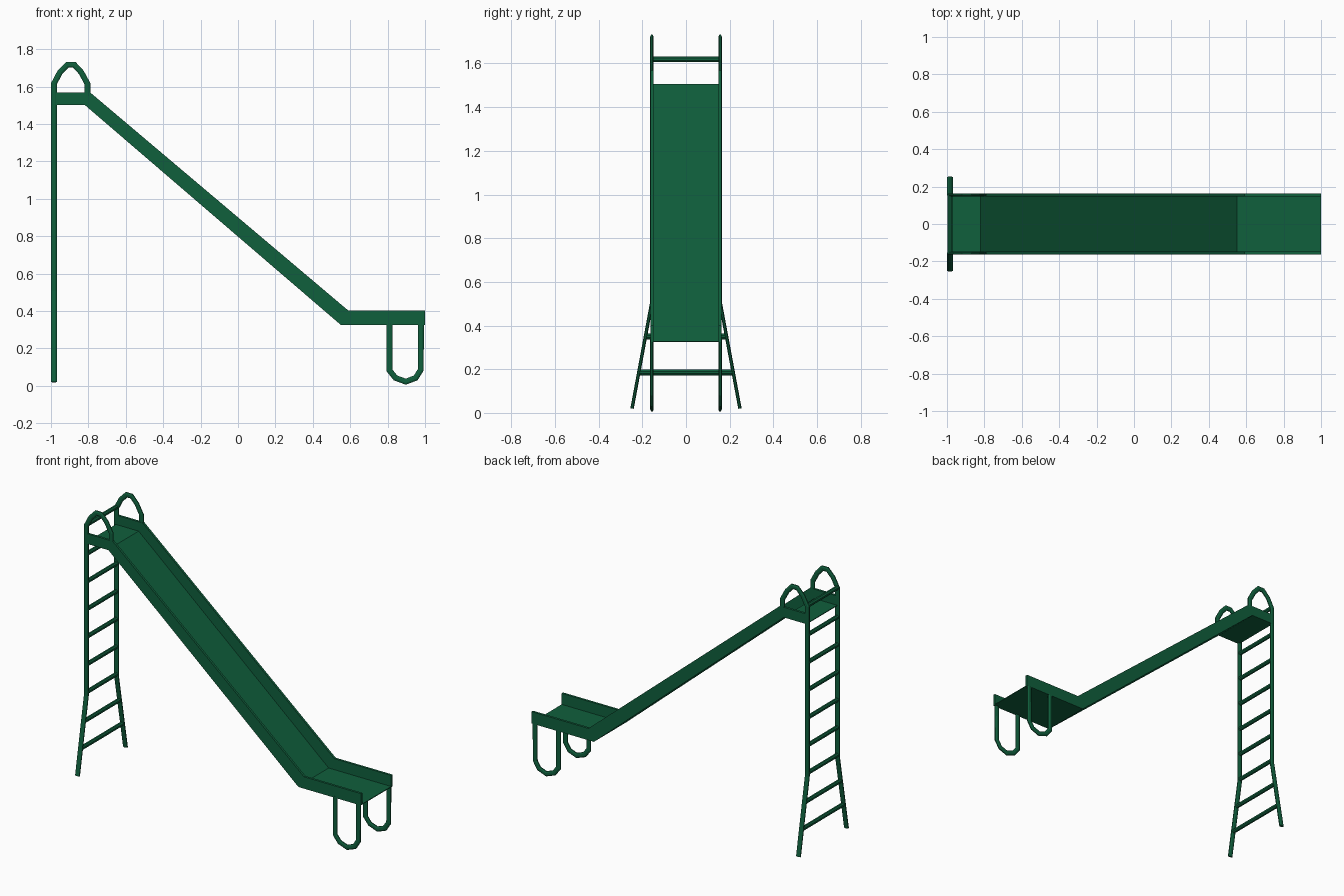
import bpy, bmesh, math
from mathutils import Vector

if "Cube" in bpy.data.objects:
    bpy.data.objects.remove(bpy.data.objects["Cube"])

green = bpy.data.materials.new("dark green paint")
green.diffuse_color = (0.005, 0.115, 0.046, 1)
green.use_nodes = True
green.node_tree.nodes["Principled BSDF"].inputs["Base Color"].default_value = green.diffuse_color


def finish(bm, name):
    bmesh.ops.recalc_face_normals(bm, faces=bm.faces)
    me = bpy.data.meshes.new(name)
    bm.to_mesh(me)
    bm.free()
    me.materials.append(green)
    ob = bpy.data.objects.new(name, me)
    bpy.context.collection.objects.link(ob)
    return ob


def prism(name, outline, y0, y1):
    """Extrude an x-z outline from y0 to y1."""
    bm = bmesh.new()
    face = bm.faces.new([bm.verts.new((x, y0, z)) for x, z in outline])
    ext = bmesh.ops.extrude_face_region(bm, geom=[face])
    verts = [g for g in ext["geom"] if isinstance(g, bmesh.types.BMVert)]
    bmesh.ops.translate(bm, vec=(0, y1 - y0, 0), verts=verts)
    return finish(bm, name)


def bar(name, path, wide, thin, sides=8):
    """Sweep a flattened tube along a path with mitred bends."""
    pts = [Vector(p) for p in path]
    bm = bmesh.new()
    rings = []
    for i, p in enumerate(pts):
        a = (p - pts[i - 1]).normalized() if i else (pts[1] - p).normalized()
        b = (pts[i + 1] - p).normalized() if i < len(pts) - 1 else a
        t = (a + b).normalized()
        ref = Vector((0, 1, 0)) if abs(t.y) < 0.9 else Vector((0, 0, 1))
        n = ref.cross(t).normalized()
        m = t.cross(n)
        mitre = 1 / max(t.dot(a), 0.5)
        rings.append([bm.verts.new(p + n * wide * mitre * math.cos(k) + m * thin * math.sin(k))
                      for k in ((j + 0.5) * 2 * math.pi / sides for j in range(sides))])
    for r, s in zip(rings, rings[1:]):
        for j in range(sides):
            k = (j + 1) % sides
            bm.faces.new((r[j], r[k], s[k], s[j]))
    bm.faces.new(rings[0])
    bm.faces.new(rings[-1])
    return finish(bm, name)


# Slide bed and side walls
low = [(-0.985, 1.502), (-0.82, 1.502), (0.55, 0.325), (1.0, 0.325)]
high = [(-0.985, 1.568), (-0.79, 1.568), (0.59, 0.402), (1.0, 0.402)]
prism("slide_bed", low + [(x, z + 0.005) for x, z in reversed(low)], -0.15, 0.15)

# Paths in x-z for the handrail hoops and the foot hoops
handrail = [(-0.984, 1.615), (-0.952, 1.676), (-0.912, 1.717), (-0.876, 1.717),
            (-0.838, 1.676), (-0.805, 1.615), (-0.805, 1.55)]
foot = [(0.81, 0.335), (0.81, 0.082), (0.842, 0.042), (0.897, 0.022),
        (0.95, 0.042), (0.977, 0.085), (0.979, 0.335)]

for side, s in (("left", 1), ("right", -1)):
    prism(side + "_side_wall", low + high[::-1], s * 0.148, s * 0.163)
    # Splayed ladder rail running up into the handrail hoop
    rail = [(-0.984, s * 0.247, 0.02), (-0.984, s * 0.156, 0.51)]
    bar(side + "_ladder_rail", rail + [(x, s * 0.156, z) for x, z in handrail], 0.0165, 0.0085)
    bar(side + "_foot_hoop", [(x, s * 0.156, z) for x, z in foot], 0.0165, 0.0085)

# Ladder rungs
for i, z in enumerate([0.185, 0.35, 0.53, 0.71, 0.89, 1.07, 1.25, 1.43, 1.62]):
    half = 0.154 + max(0, 0.51 - z) * 0.186
    bar("rung_%d" % (i + 1), [(-0.984, -half, z), (-0.984, half, z)], 0.014, 0.014)
